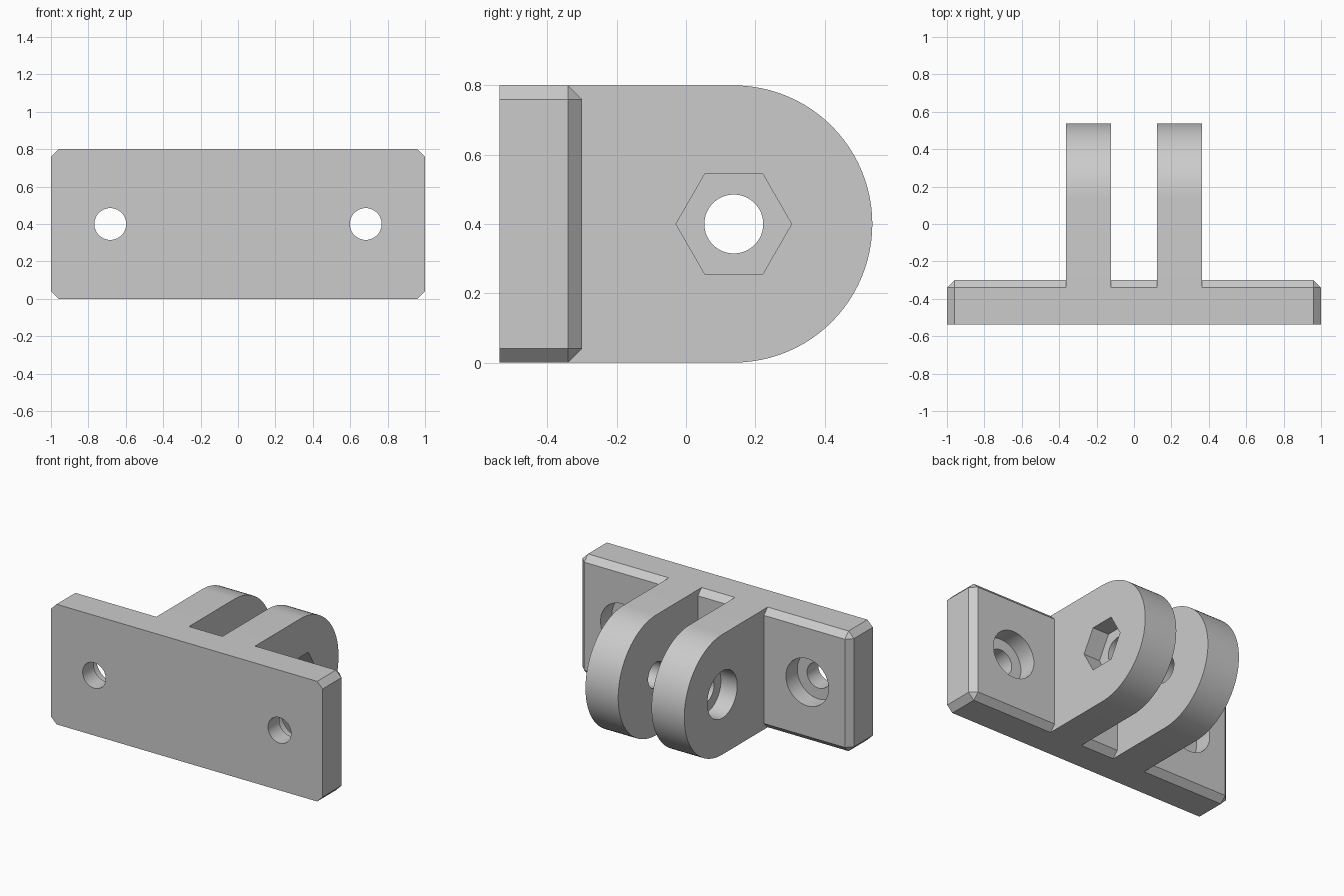
import bpy, bmesh, math
from mathutils import Matrix

cube = bpy.data.objects.get("Cube")
if cube:
    bpy.data.objects.remove(cube, do_unlink=True)

grey = bpy.data.materials.new("plain_grey")
grey.use_nodes = True
colour = (0.6, 0.6, 0.6, 1)
grey.diffuse_color = colour
grey.node_tree.nodes["Principled BSDF"].inputs["Base Color"].default_value = colour

HEIGHT, MID, BACK = 0.8, 0.4, -0.3
FRONT, PIVOT_Y = -0.538, 0.138
HOLE_R, SEAT_R, HEX_R = 0.085, 0.157, 0.167
SEAT_DEPTH = 0.12
ARM_IN, ARM_OUT = 0.123, 0.364


def make_object(name, bm):
    bmesh.ops.recalc_face_normals(bm, faces=bm.faces)
    mesh = bpy.data.meshes.new(name)
    bm.to_mesh(mesh)
    bm.free()
    mesh.materials.append(grey)
    obj = bpy.data.objects.new(name, mesh)
    bpy.context.collection.objects.link(obj)
    return obj


def make_cutter(name, radius, axis, start, end, a, b, sides=64):
    """Prism along x (a, b = y, z) or along y (a, b = x, z)."""
    bm = bmesh.new()
    bmesh.ops.create_cone(bm, cap_ends=True, segments=sides, radius1=radius,
                          radius2=radius, depth=abs(end - start))
    centre = (start + end) / 2
    if axis == "x":
        spin = Matrix.Rotation(math.pi / 2, 4, "Y")
        # A hexagon keeps two corners level with the pivot
        turn = Matrix.Rotation(math.pi / 2, 4, "X") if sides == 6 else Matrix()
        place = Matrix.Translation((centre, a, b)) @ turn @ spin
    else:
        place = Matrix.Translation((a, centre, b)) @ Matrix.Rotation(math.pi / 2, 4, "X")
    bmesh.ops.transform(bm, matrix=place, verts=bm.verts)
    if sides == 6:
        # Put the first corner on the y axis whatever the primitive's start angle
        v = bm.verts[:][0].co
        angle = math.atan2(v.z - b, v.y - a)
        bmesh.ops.rotate(bm, verts=bm.verts, cent=(centre, a, b),
                         matrix=Matrix.Rotation(-angle, 3, "X"))
    obj = make_object(name, bm)
    obj.hide_render = True
    obj.hide_set(True)
    return obj


def boolean(target, other, operation):
    mod = target.modifiers.new(operation.title(), "BOOLEAN")
    mod.operation, mod.solver, mod.object = operation, "EXACT", other
    bpy.context.view_layer.objects.active = target
    bpy.ops.object.modifier_apply(modifier=mod.name)
    bpy.data.objects.remove(other, do_unlink=True)


# Base plate, chamfered everywhere except around its flat front
bm = bmesh.new()
bmesh.ops.create_cube(bm, size=1)
bmesh.ops.scale(bm, vec=(2, BACK - FRONT, HEIGHT), verts=bm.verts)
bmesh.ops.translate(bm, vec=(0, (BACK + FRONT) / 2, MID), verts=bm.verts)
edges = [e for e in bm.edges if max(v.co.y for v in e.verts) > BACK - 0.01]
# Keep the front outline sharp but chamfer the four corners
bmesh.ops.bevel(bm, geom=edges, offset=0.04, segments=1, affect="EDGES", clamp_overlap=True)
bracket = make_object("hinge_bracket", bm)

# Two rounded arms
for side in (-1, 1):
    bm = bmesh.new()
    root = FRONT + 0.1
    outline = [(root, 0)]
    for i in range(49):
        t = -math.pi / 2 + math.pi * i / 48
        outline.append((PIVOT_Y + MID * math.cos(t), MID + MID * math.sin(t)))
    outline.append((root, HEIGHT))
    face = bm.faces.new([bm.verts.new((side * ARM_IN, y, z)) for y, z in outline])
    grown = bmesh.ops.extrude_face_region(bm, geom=[face])["geom"]
    bmesh.ops.translate(bm, vec=(side * (ARM_OUT - ARM_IN), 0, 0),
                        verts=[g for g in grown if isinstance(g, bmesh.types.BMVert)])
    boolean(bracket, make_object("arm", bm), "UNION")

# Screw holes with round seats opening at the back of the plate
for x in (-0.683, 0.683):
    boolean(bracket, make_cutter("screw_hole", HOLE_R, "y", -1, 0, x, MID), "DIFFERENCE")
    boolean(bracket, make_cutter("screw_seat", SEAT_R, "y", BACK - SEAT_DEPTH, 0, x, MID),
            "DIFFERENCE")

# Pivot hole, round bolt seat on one arm and hexagonal nut pocket on the other
boolean(bracket, make_cutter("pivot_hole", HOLE_R, "x", -1, 1, PIVOT_Y, MID), "DIFFERENCE")
boolean(bracket, make_cutter("bolt_seat", SEAT_R, "x", -1, SEAT_DEPTH - ARM_OUT, PIVOT_Y, MID),
        "DIFFERENCE")
boolean(bracket, make_cutter("nut_pocket", HEX_R, "x", ARM_OUT - SEAT_DEPTH, 1, PIVOT_Y, MID, 6),
        "DIFFERENCE")

# Smooth the curved walls, keep the edges crisp
bpy.ops.object.select_all(action="DESELECT")
bracket.select_set(True)
bpy.context.view_layer.objects.active = bracket
bpy.ops.object.shade_smooth_by_angle(angle=math.radians(30))
